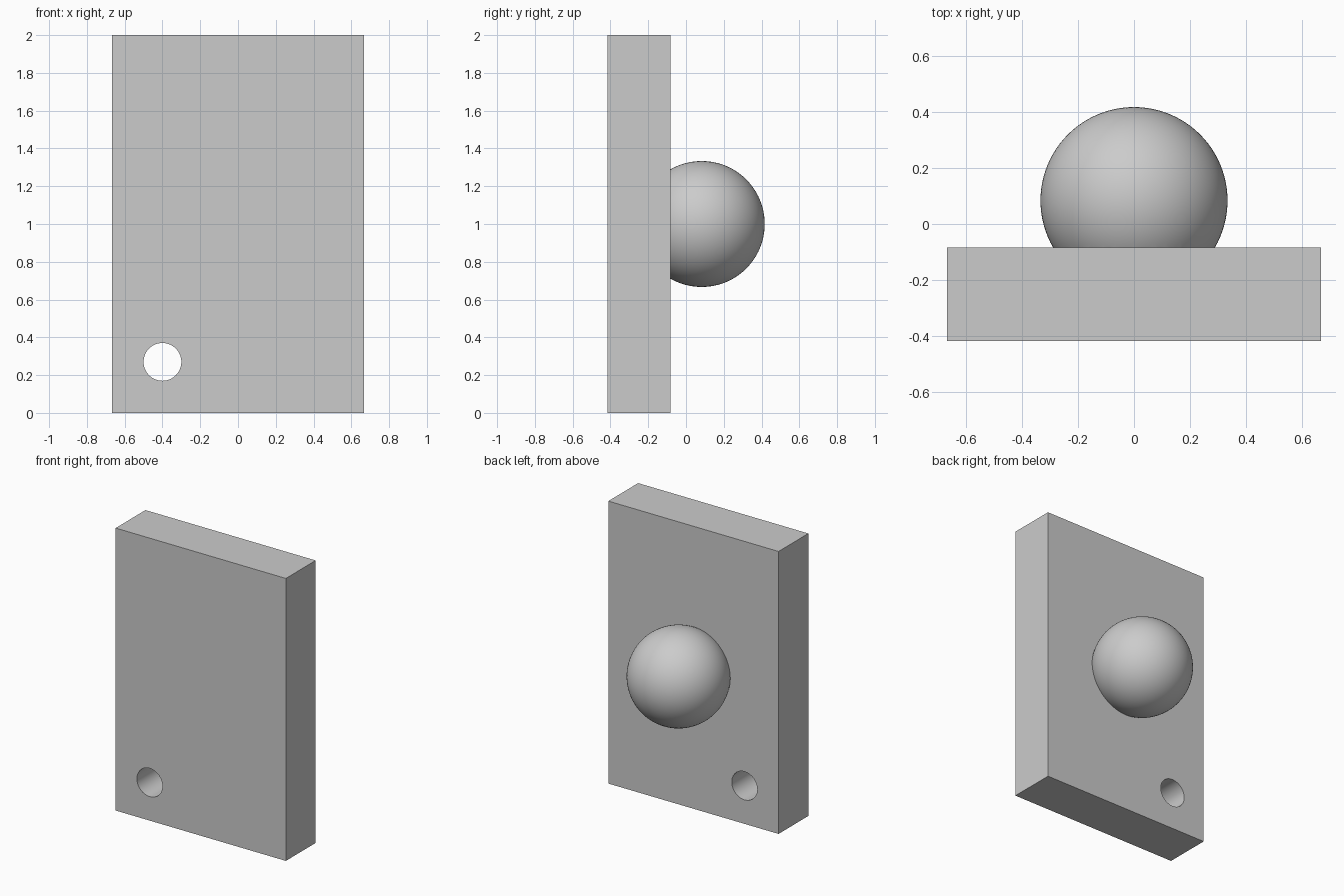
import bpy, bmesh, math
from mathutils import Vector

default = bpy.data.objects.get("Cube")
if default:
    bpy.data.objects.remove(default, do_unlink=True)

WIDTH, DEPTH, HEIGHT = 4 / 3, 1 / 3, 2.0
RADIUS = 1 / 3
PLATE_Y = -0.25
BACK_Y = PLATE_Y + DEPTH / 2

grey = bpy.data.materials.new("light_grey")
grey.use_nodes = True
colour = (0.6, 0.6, 0.6, 1)
grey.diffuse_color = colour
grey.node_tree.nodes["Principled BSDF"].inputs["Base Color"].default_value = colour


def smooth(obj):
    bpy.ops.object.select_all(action="DESELECT")
    obj.select_set(True)
    bpy.context.view_layer.objects.active = obj
    bpy.ops.object.shade_smooth_by_angle(angle=math.radians(30))


# Upright plate
bpy.ops.mesh.primitive_cube_add(size=1, location=(0, PLATE_Y, HEIGHT / 2))
plate = bpy.context.object
plate.name = "plate"
plate.scale = (WIDTH, DEPTH, HEIGHT)
bpy.ops.object.transform_apply(location=False, rotation=False, scale=True)
plate.data.materials.append(grey)

# Round hole through the lower corner
bpy.ops.mesh.primitive_cylinder_add(vertices=64, radius=0.1, depth=DEPTH * 2,
                                    location=(-0.4, PLATE_Y, 0.27),
                                    rotation=(math.pi / 2, 0, 0))
cutter = bpy.context.object
cutter.name = "hole_cutter"
cutter.hide_render = True
cutter.data.materials.append(grey)
cut = plate.modifiers.new("hole", "BOOLEAN")
cut.operation = "DIFFERENCE"
cut.solver = "EXACT"
cut.object = cutter
bpy.context.view_layer.objects.active = plate
bpy.ops.object.modifier_apply(modifier=cut.name)
bpy.data.objects.remove(cutter, do_unlink=True)
smooth(plate)

# Ball on the back, trimmed flush with the plate
bpy.ops.mesh.primitive_uv_sphere_add(segments=96, ring_count=48, radius=RADIUS,
                                     location=(0, -BACK_Y, HEIGHT / 2))
ball = bpy.context.object
ball.name = "ball"
bm = bmesh.new()
bm.from_mesh(ball.data)
bmesh.ops.bisect_plane(bm, geom=bm.verts[:] + bm.edges[:] + bm.faces[:],
                       plane_co=Vector((0, 2 * BACK_Y, 0)),
                       plane_no=Vector((0, 1, 0)), clear_inner=True)
bm.to_mesh(ball.data)
bm.free()
ball.data.materials.append(grey)
smooth(ball)
